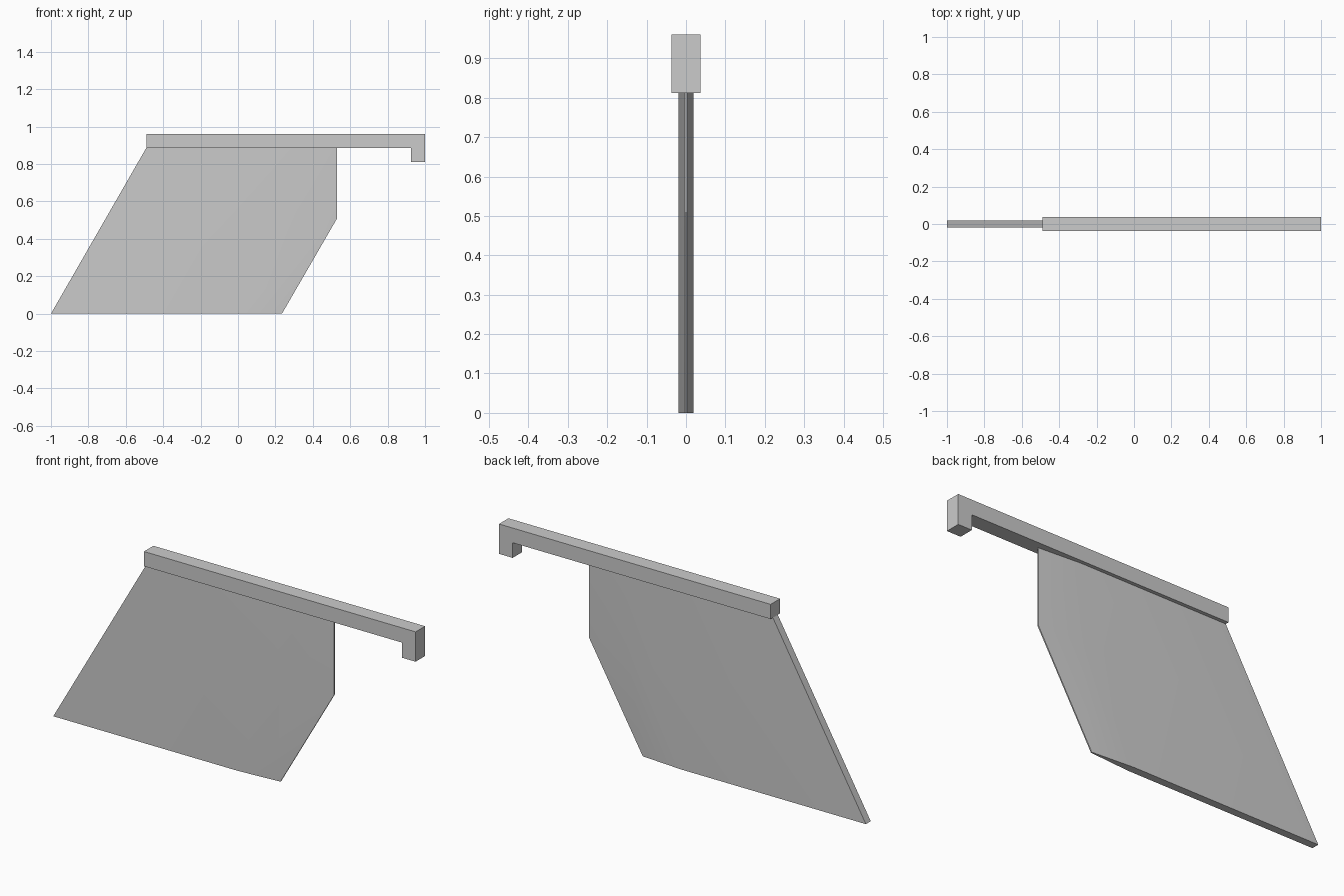
import bpy
import bmesh

cube = bpy.data.objects.get("Cube")
if cube:
    bpy.data.objects.remove(cube, do_unlink=True)

grey = bpy.data.materials.new("plain grey")
grey.use_nodes = True
grey.diffuse_color = (0.6, 0.6, 0.6, 1)
grey.node_tree.nodes["Principled BSDF"].inputs["Base Color"].default_value = (0.6, 0.6, 0.6, 1)


def add_slab(name, outline, faces):
    """Mirror outline points (x, z, half thickness) front to back and close the rim."""
    bm = bmesh.new()
    front = [bm.verts.new((x, -t, z)) for x, z, t in outline]
    back = [bm.verts.new((x, t, z)) for x, z, t in outline]
    for face in faces:
        bm.faces.new([front[i] for i in face])
        bm.faces.new([back[i] for i in reversed(face)])
    # Bridge every open border edge to its twin on the other side
    twin = dict(zip(front, back))
    for edge in [e for e in bm.edges if e.is_boundary and e.verts[0] in twin]:
        a, b = edge.verts
        bm.faces.new((a, b, twin[b], twin[a]))
    bmesh.ops.recalc_face_normals(bm, faces=bm.faces)
    mesh = bpy.data.meshes.new(name)
    bm.to_mesh(mesh)
    bm.free()
    mesh.materials.append(grey)
    obj = bpy.data.objects.new(name, mesh)
    bpy.context.collection.objects.link(obj)
    return obj


# Slanted blade, flat body with a bevelled cutting edge on the +x side
BODY, EDGE = 0.019, 0.003
blade = add_slab(
    "blade",
    [(-1, 0, BODY), (0.015, 0, BODY), (0.31, 0.515, BODY), (0.31, 0.887, BODY), (-0.49, 0.887, BODY),
     (0.235, 0, EDGE), (0.53, 0.51, EDGE), (0.53, 0.887, EDGE)],
    [(0, 1, 2, 3, 4), (1, 5, 6, 2), (2, 6, 7, 3)])

# Top rail with a short hook hanging from its +x end
RAIL = 0.037
rail = add_slab(
    "rail_with_hook",
    [(x, z, RAIL) for x, z in ((-0.49, 0.887), (0.925, 0.887), (0.925, 0.812),
                               (1, 0.812), (1, 0.96), (-0.49, 0.96))],
    [(0, 1, 2, 3, 4, 5)])

# Soft shading across the bevel, crisp rims
bpy.ops.object.select_all(action='DESELECT')
blade.select_set(True)
bpy.context.view_layer.objects.active = blade
bpy.ops.object.shade_smooth_by_angle()
